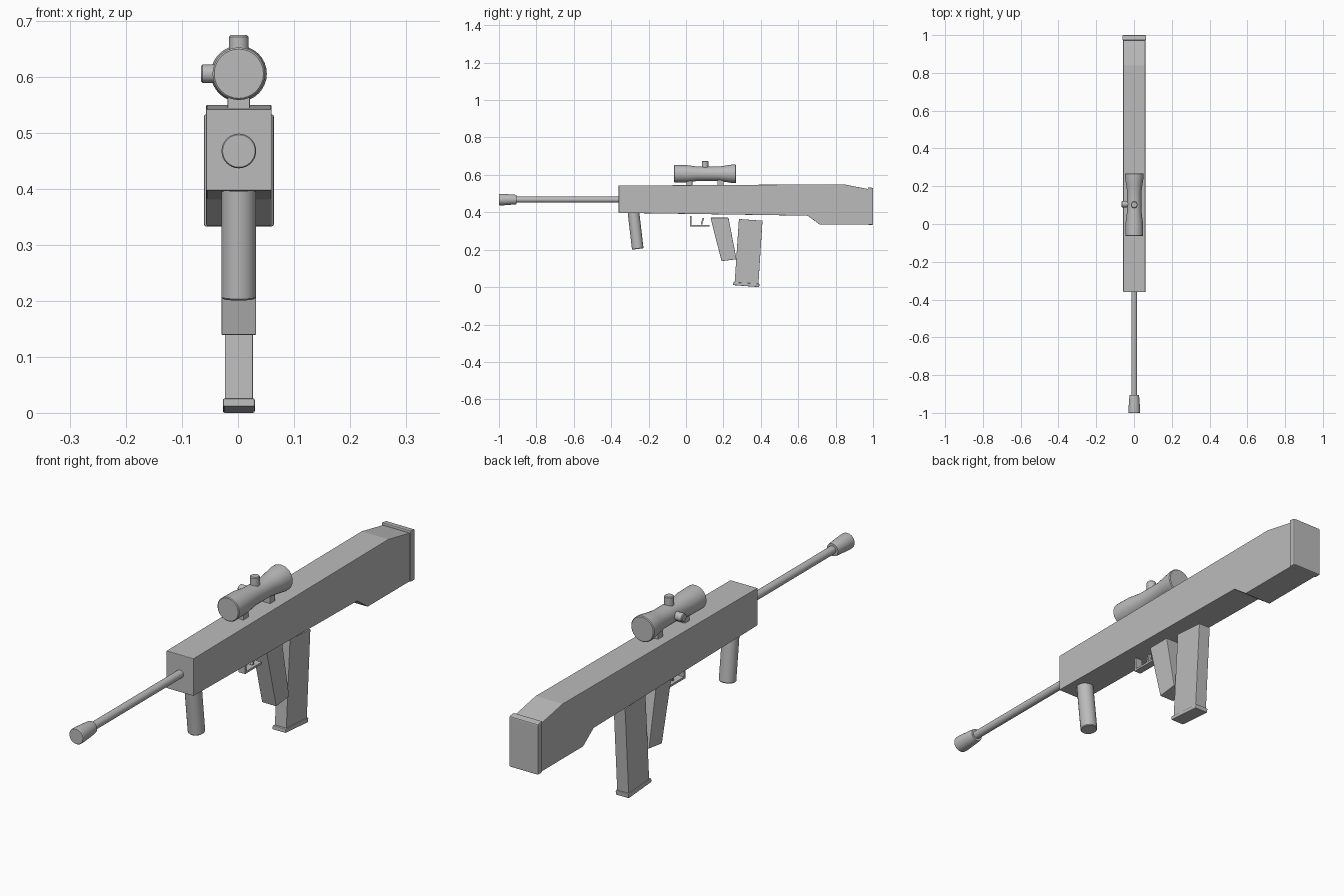
import bpy, bmesh, math
from mathutils import Vector

CX = 0.0015      # centre line of the body
BORE = 0.468     # height of the barrel axis
SIGHT = 0.606    # height of the scope axis

cube = bpy.data.objects.get("Cube")
if cube:
    bpy.data.objects.remove(cube, do_unlink=True)

grey = bpy.data.materials.new("plain grey")
grey.use_nodes = True
grey.diffuse_color = (0.5, 0.5, 0.5, 1)
grey.node_tree.nodes["Principled BSDF"].inputs["Base Color"].default_value = (0.5, 0.5, 0.5, 1)


def finish(bm, name, bevel=0, smooth=False):
    bmesh.ops.recalc_face_normals(bm, faces=bm.faces)
    if bevel:
        bmesh.ops.bevel(bm, geom=bm.edges[:], offset=bevel, segments=2,
                        profile=0.5, affect='EDGES')
    mesh = bpy.data.meshes.new(name)
    bm.to_mesh(mesh)
    bm.free()
    mesh.materials.append(grey)
    obj = bpy.data.objects.new(name, mesh)
    bpy.context.collection.objects.link(obj)
    if smooth:
        bpy.ops.object.select_all(action='DESELECT')
        bpy.context.view_layer.objects.active = obj
        obj.select_set(True)
        bpy.ops.object.shade_smooth_by_angle(angle=math.radians(30))
    return obj


def slab(name, outline, half_width, bevel=0):
    """Side outline of (y, z) points, given thickness across x."""
    bm = bmesh.new()
    face = bm.faces.new([bm.verts.new((CX - half_width, y, z)) for y, z in outline])
    side = bmesh.ops.extrude_face_region(bm, geom=[face])
    moved = [v for v in side["geom"] if isinstance(v, bmesh.types.BMVert)]
    bmesh.ops.translate(bm, verts=moved, vec=(2 * half_width, 0, 0))
    return finish(bm, name, bevel)


def lathe(name, start, end, profile, sides=32):
    """Rings of (distance, radius) along the axis from start to end."""
    start, end = Vector(start), Vector(end)
    turn = (end - start).to_track_quat('Z', 'Y')
    bm = bmesh.new()
    rings = []
    for d, r in profile:
        angles = [2 * math.pi * i / sides for i in range(sides)]
        rings.append([bm.verts.new(start + turn @ Vector((r * math.cos(a), r * math.sin(a), d)))
                      for a in angles])
    for low, high in zip(rings, rings[1:]):
        for i in range(sides):
            j = (i + 1) % sides
            bm.faces.new((low[i], low[j], high[j], high[i]))
    bm.faces.new(rings[0][::-1])
    bm.faces.new(rings[-1])
    return finish(bm, name, smooth=True)


def rod(name, start, end, r, edge=0.003):
    """Cylinder with softened rims."""
    n = (Vector(end) - Vector(start)).length
    return lathe(name, start, end, [(0, r - edge), (edge, r), (n - edge, r), (n, r - edge)])


# Body and shoulder plate
slab("body", [(-0.36, 0.397), (-0.36, 0.543), (0.842, 0.55), (0.975, 0.524),
              (0.975, 0.335), (0.715, 0.335), (0.65, 0.382)], 0.0585, 0.002)
slab("butt_plate", [(0.972, 0.333), (0.972, 0.534), (1.0, 0.53), (1.0, 0.333)], 0.0625, 0.004)

# Barrel and muzzle
rod("barrel", (CX, -0.93, BORE), (CX, -0.35, BORE), 0.0155, 0.001)
lathe("muzzle", (CX, -1, BORE), (CX, 0, BORE),
      [(0, 0.029), (0.003, 0.031), (0.02, 0.031), (0.085, 0.026), (0.095, 0.024)])

# Grips
rod("front_grip", (CX, -0.281, 0.402), (CX, -0.258, 0.204), 0.031)
slab("rear_grip", [(0.131, 0.371), (0.227, 0.371), (0.27, 0.149), (0.19, 0.139)], 0.031, 0.002)

# Magazine with its base
slab("magazine", [(0.283, 0.364), (0.409, 0.355), (0.387, 0.015), (0.26, 0.022)], 0.025, 0.001)
slab("magazine_base", [(0.251, 0.026), (0.393, 0.018), (0.391, 0.0), (0.25, 0.011)], 0.0285, 0.003)

# Trigger and guard
slab("trigger_guard", [(0.022, 0.38), (0.03, 0.38), (0.03, 0.333), (0.125, 0.333),
                       (0.125, 0.325), (0.022, 0.325)], 0.014)
slab("trigger", [(0.088, 0.37), (0.097, 0.37), (0.087, 0.336), (0.079, 0.336)], 0.006)

# Scope tube, adjustment knobs and mounts
lathe("scope", (CX, -0.064, SIGHT), (CX, 1, SIGHT),
      [(0, 0.044), (0.003, 0.047), (0.07, 0.046), (0.13, 0.038), (0.235, 0.038),
       (0.27, 0.043), (0.315, 0.05), (0.328, 0.05), (0.331, 0.047)])
rod("top_knob", (CX, 0.102, SIGHT), (CX, 0.102, 0.675), 0.0175)
rod("side_knob", (CX, 0.105, SIGHT), (-0.066, 0.105, SIGHT), 0.0165)
for place, y in (("front", 0.018), ("rear", 0.184)):
    slab(place + "_scope_mount", [(y - 0.016, 0.54), (y - 0.016, 0.585),
                                  (y + 0.016, 0.585), (y + 0.016, 0.54)], 0.02, 0.002)
